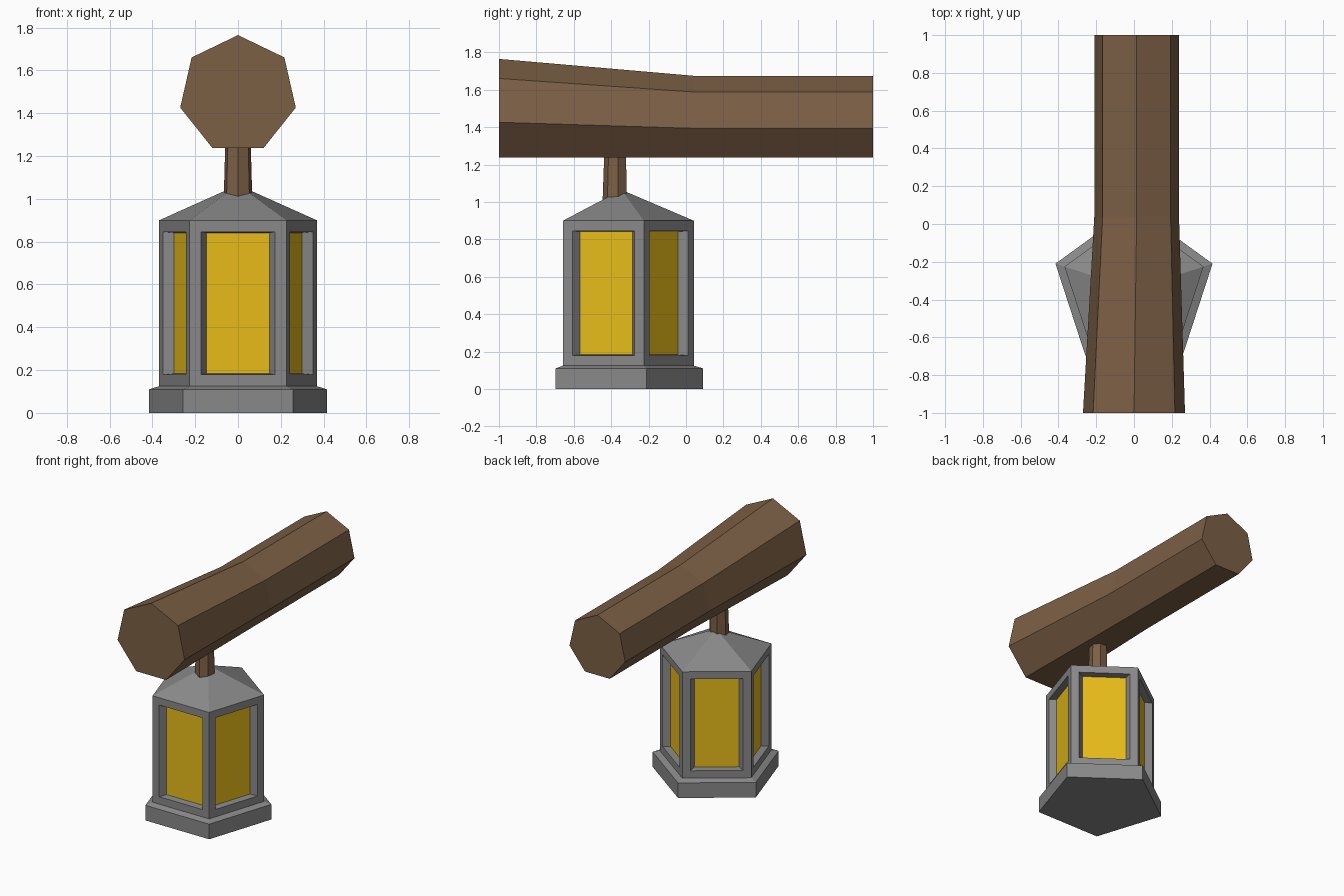
import bpy, bmesh
from math import sin, cos, pi
from mathutils import Vector

if "Cube" in bpy.data.objects:
    bpy.data.objects.remove(bpy.data.objects["Cube"])

LY = -0.345  # lantern axis position in y


def material(name, colour):
    m = bpy.data.materials.new(name)
    m.diffuse_color = (*colour, 1)
    m.use_nodes = True
    m.node_tree.nodes["Principled BSDF"].inputs["Base Color"].default_value = m.diffuse_color
    return m


def loft(rings):
    """Join polygon rings into a closed flat-faced solid."""
    bm = bmesh.new()
    loops = [[bm.verts.new(p) for p in ring] for ring in rings]
    n = len(loops[0])
    for a, b in zip(loops, loops[1:]):
        for i in range(n):
            j = (i + 1) % n
            bm.faces.new((a[i], a[j], b[j], b[i]))
    bm.faces.new(loops[0])
    bm.faces.new(loops[-1])
    bmesh.ops.recalc_face_normals(bm, faces=bm.faces)
    return bm


def finish(name, bm, *mats):
    me = bpy.data.meshes.new(name)
    bm.to_mesh(me)
    bm.free()
    for m in mats:
        me.materials.append(m)
    ob = bpy.data.objects.new(name, me)
    bpy.context.collection.objects.link(ob)
    return ob


def flat_ring(n, r, y, z, facing):
    """Horizontal polygon; facing = +1 / -1 puts a corner towards +y / -y."""
    return [(r * sin(2 * pi * i / n), y + facing * r * cos(2 * pi * i / n), z)
            for i in range(n)]


wood = material("wood", (0.2, 0.115, 0.06))
glass = material("amber_glass", (0.8, 0.5, 0.01))
stone = material("grey_metal", (0.25, 0.25, 0.25))

# Heptagonal log along y, thicker towards the front
log = [[(x + r * sin(2 * pi * i / 7), y, z + r * cos(2 * pi * i / 7)) for i in range(7)]
       for y, x, z, r in ((-1, 0, 1.488, 0.277),
                          (0.04, 0.014, 1.445, 0.23),
                          (1, 0.014, 1.445, 0.23))]
finish("log_beam", loft(log), wood)

# Tapered peg joining the lantern to the log
finish("hanging_peg", loft([flat_ring(7, 0.069, -0.378, 0.98, -1),
                            flat_ring(7, 0.061, -0.376, 1.26, -1)]), wood)

# Pentagonal lantern: plinth, ledge, walls and pointed roof
bm = loft([flat_ring(5, r, LY, z, 1) for r, z in
           ((0.437, 0), (0.437, 0.11), (0.387, 0.125), (0.387, 0.9), (0, 1.065))])
bmesh.ops.remove_doubles(bm, verts=bm.verts, dist=0.0005)
bmesh.ops.recalc_face_normals(bm, faces=bm.faces)

# Recessed tapered windows in the five walls
walls = [f for f in bm.faces if f.calc_area() > 0.25 and abs(f.normal.z) < 0.1]
bmesh.ops.inset_individual(bm, faces=walls, thickness=0.076)
panes = bmesh.ops.extrude_discrete_faces(bm, faces=walls)["faces"]
for f in panes:
    f.normal_update()
    c, nrm = f.calc_center_median(), f.normal.copy()
    for v in f.verts:
        d = v.co - c
        v.co = c + Vector((d.x * 0.85, d.y * 0.85, d.z * 0.985)) - nrm * 0.047
    f.material_index = 1
finish("lantern", bm, stone, glass)
